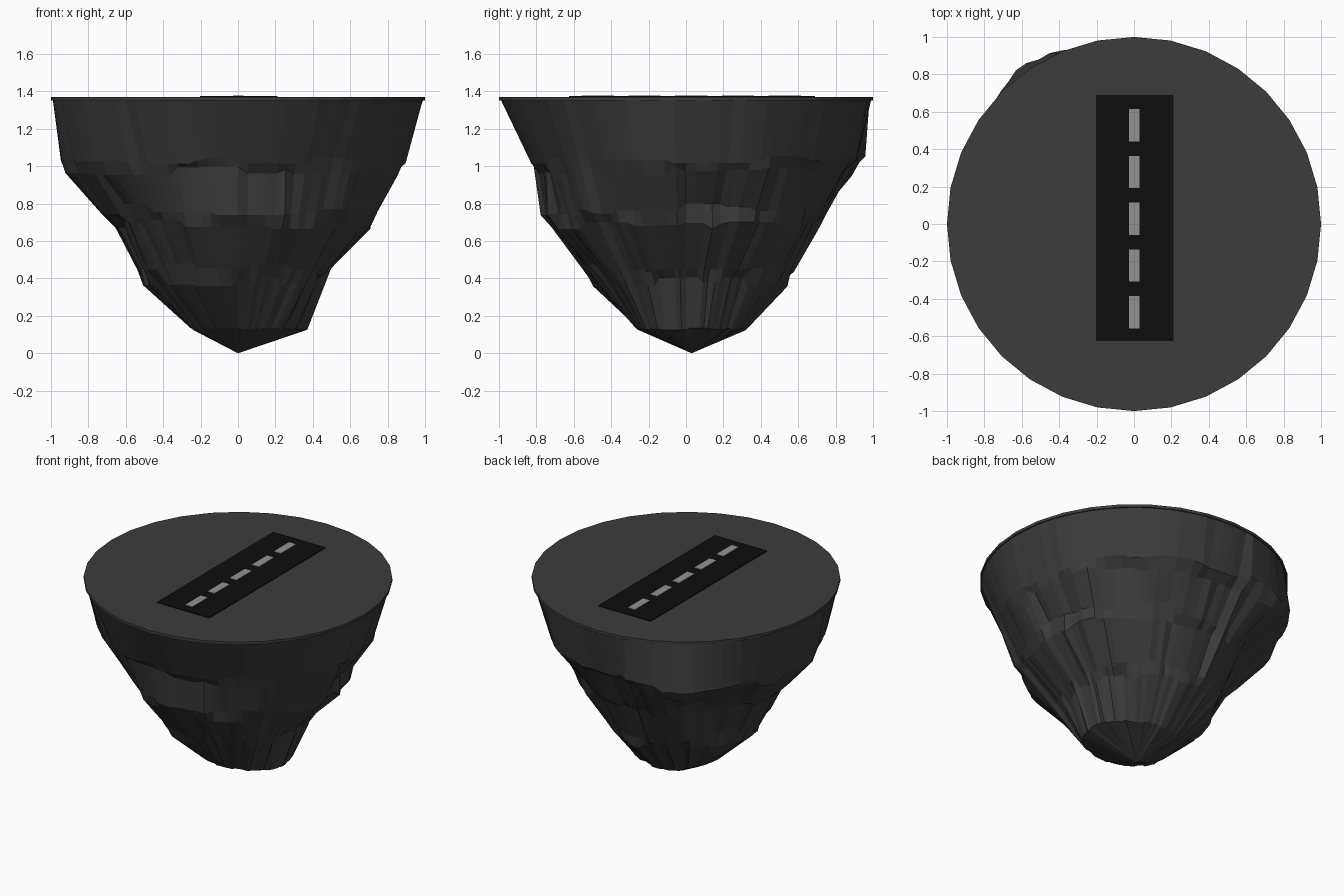
import bpy, bmesh, random
from math import sin, cos, pi, exp

if "Cube" in bpy.data.objects:
    bpy.data.objects.remove(bpy.data.objects["Cube"])
random.seed(7)


def material(name, value):
    m = bpy.data.materials.new(name)
    m.use_nodes = True
    colour = (value, value, value, 1)
    m.diffuse_color = colour
    m.node_tree.nodes["Principled BSDF"].inputs["Base Color"].default_value = colour
    return m


ROCK = material("dark grey rock", 0.045)
TARMAC = material("black tarmac", 0.004)
PAINT = material("light grey paint", 0.29)


def finish(bm, name, mat):
    bmesh.ops.recalc_face_normals(bm, faces=bm.faces)
    mesh = bpy.data.meshes.new(name)
    bm.to_mesh(mesh)
    bm.free()
    mesh.materials.append(mat)
    obj = bpy.data.objects.new(name, mesh)
    bpy.context.collection.objects.link(obj)
    return obj


def plate(name, mat, x, y, z, width, length, height):
    bm = bmesh.new()
    bmesh.ops.create_cube(bm, size=1)
    bmesh.ops.scale(bm, vec=(width, length, height), verts=bm.verts)
    bmesh.ops.translate(bm, vec=(x, y, z), verts=bm.verts)
    return finish(bm, name, mat)


# Craggy rock: rings of (height, right-hand +x, back, -x, front radius, roughness)
RINGS = [
    (1.355, 0.99, 0.99, 0.99, 0.99, 0.0),
    (1.03, 0.89, 0.93, 0.94, 0.82, 0.025),
    (0.97, 0.86, 0.87, 0.92, 0.79, 0.03),
    (0.77, 0.74, 0.75, 0.71, 0.76, 0.035),
    (0.69, 0.72, 0.71, 0.64, 0.72, 0.03),
    (0.46, 0.51, 0.58, 0.54, 0.53, 0.03),
    (0.38, 0.46, 0.54, 0.49, 0.48, 0.03),
    (0.13, 0.37, 0.32, 0.25, 0.26, 0.008),
]
COLUMNS = 96


def slab_noise():
    """Values that stay level over a random run of columns, then step."""
    values = []
    while len(values) < COLUMNS:
        values += [random.uniform(-1, 1)] * random.choice((1, 3, 5, 7))
    return values[:COLUMNS]


def radius(angle, radii):
    c, s = cos(angle), sin(angle)
    right, back, left, front = radii
    return (right if c > 0 else left) * c * c + (back if s > 0 else front) * s * s


bm = bmesh.new()
rows = []
shared = slab_noise()
for height, *radii, rough in RINGS:
    radial, vertical = slab_noise(), slab_noise()
    row = []
    for i in range(COLUMNS):
        a = 2 * pi * i / COLUMNS
        r = radius(a, radii) + rough * (0.6 * radial[i] + 0.6 * shared[i])
        # shoulder that swells past the rim
        if 0.9 < height < 1.1:
            r += 0.09 * exp(-((a - 2.2) / 0.35) ** 2)
        z = height + rough * 0.9 * vertical[i]
        row.append(bm.verts.new((r * cos(a), r * sin(a), z)))
    rows.append(row)
for upper, lower in zip(rows, rows[1:]):
    for i in range(COLUMNS):
        j = (i + 1) % COLUMNS
        bm.faces.new((upper[i], lower[i], lower[j], upper[j]))
tip = bm.verts.new((0, 0.03, 0))
for i in range(COLUMNS):
    bm.faces.new((rows[-1][i], tip, rows[-1][(i + 1) % COLUMNS]))
bm.faces.new(rows[0])
finish(bm, "floating_rock", ROCK)

# Flat ground disc
bm = bmesh.new()
bmesh.ops.create_cone(bm, cap_ends=True, segments=32, radius1=1, radius2=1, depth=0.02)
bmesh.ops.translate(bm, vec=(0, 0, 1.36), verts=bm.verts)
finish(bm, "ground_disc", ROCK)

# Runway with its dashed centre line
plate("runway", TARMAC, 0.003, 0.033, 1.372, 0.415, 1.315, 0.006)
for n in range(5):
    plate(f"centre_dash_{n + 1}", PAINT, 0.002, 0.528 - 0.25 * n, 1.376, 0.055, 0.172, 0.005)
